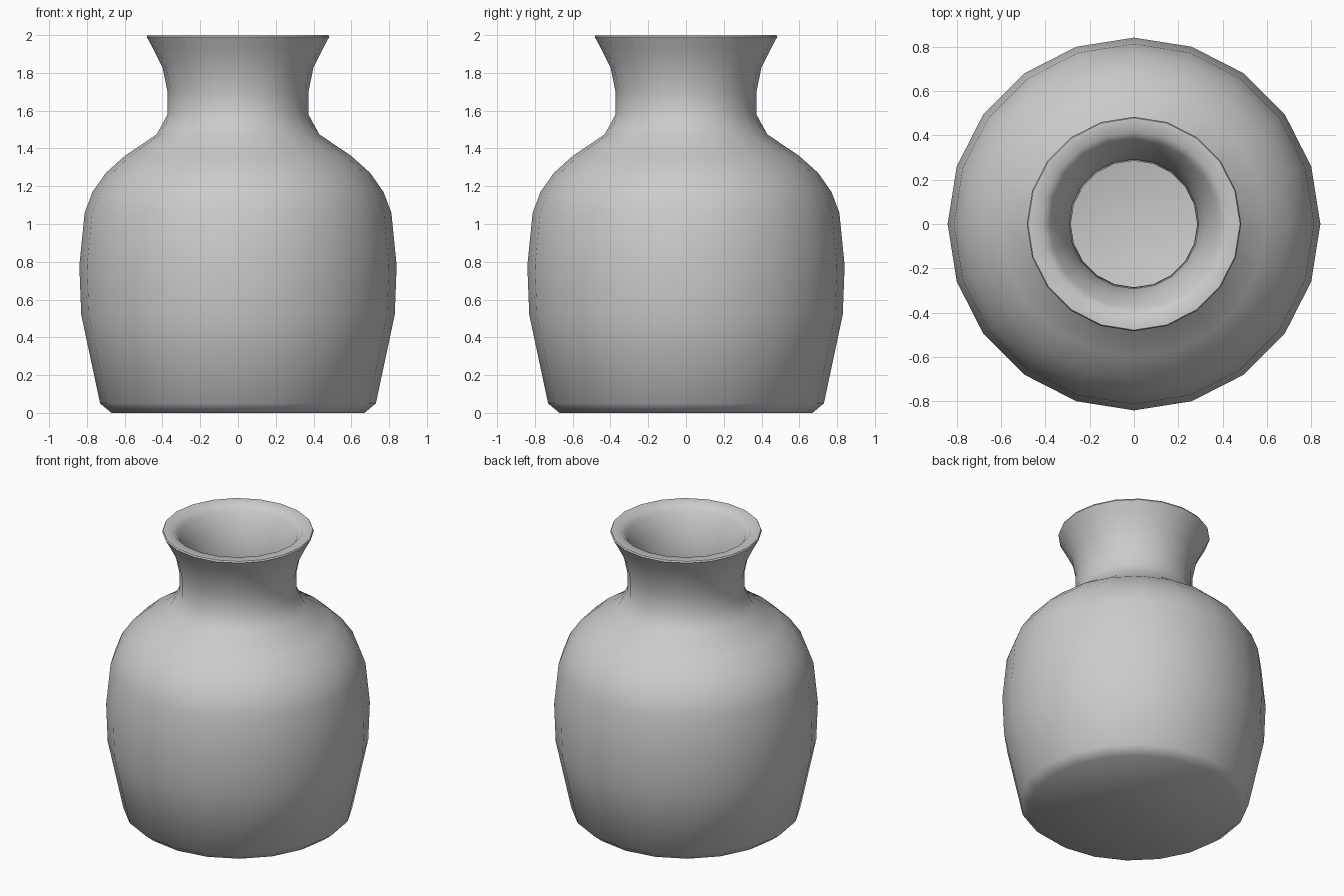
import bpy, bmesh
from math import cos, sin, pi, radians

if "Cube" in bpy.data.objects:
    bpy.data.objects.remove(bpy.data.objects["Cube"])

SIDES = 20

# Outer wall, base to lip (radius, height)
outer = [(0.67, 0), (0.73, 0.05), (0.83, 0.52), (0.84, 0.78), (0.812, 1.06),
         (0.77, 1.17), (0.70, 1.27), (0.60, 1.36), (0.43, 1.475), (0.373, 1.58),
         (0.373, 1.70), (0.40, 1.83), (0.45, 1.93), (0.483, 1.99)]
# Inner wall, lip to floor
inner = [(0.478, 2.0), (0.415, 2.0), (0.38, 1.96), (0.325, 1.86), (0.292, 1.72),
         (0.285, 1.55), (0.37, 1.42), (0.55, 1.29), (0.64, 1.21), (0.70, 1.13),
         (0.733, 1.04), (0.76, 0.78), (0.75, 0.53), (0.66, 0.10), (0.64, 0.08)]

bm = bmesh.new()
rings = [[bm.verts.new((r * cos(2 * pi * i / SIDES), r * sin(2 * pi * i / SIDES), z))
          for i in range(SIDES)] for r, z in outer + inner]
for a, b in zip(rings, rings[1:]):
    for i in range(SIDES):
        j = (i + 1) % SIDES
        bm.faces.new((a[i], a[j], b[j], b[i]))

# Underside and inner floor
bm.faces.new(rings[0][::-1])
bm.faces.new(rings[-1])
bmesh.ops.recalc_face_normals(bm, faces=bm.faces)

mesh = bpy.data.meshes.new("vase")
bm.to_mesh(mesh)
bm.free()
vase = bpy.data.objects.new("vase", mesh)
bpy.context.collection.objects.link(vase)
bpy.context.view_layer.objects.active = vase
vase.select_set(True)
bpy.ops.object.shade_smooth_by_angle(angle=radians(50))
